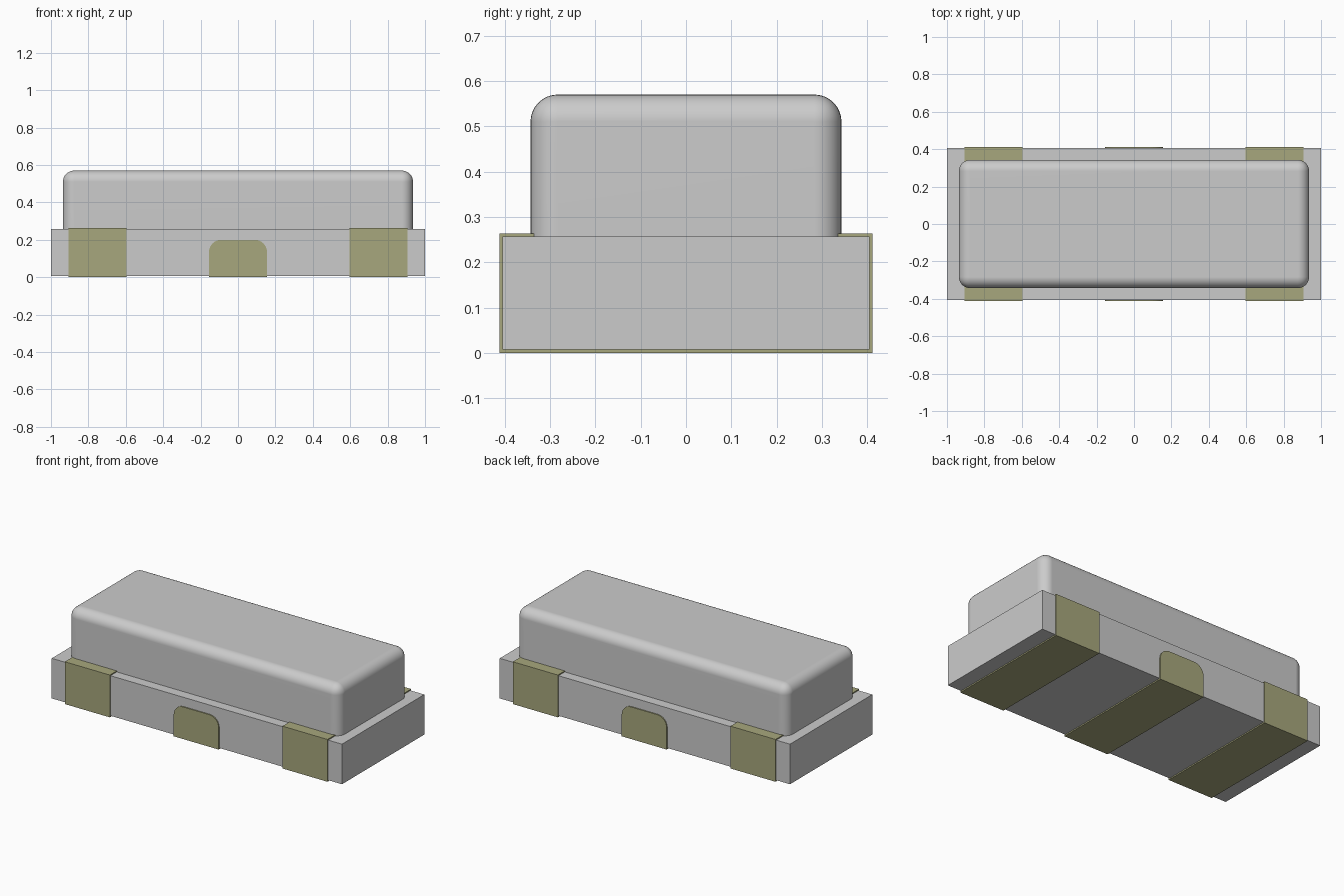
import bpy
import bmesh
import math
from mathutils import Vector

cube = bpy.data.objects.get("Cube")
if cube:
    bpy.data.objects.remove(cube, do_unlink=True)


def material(name, rgb):
    m = bpy.data.materials.new(name)
    m.use_nodes = True
    col = (*rgb, 1.0)
    m.diffuse_color = col
    m.node_tree.nodes["Principled BSDF"].inputs["Base Color"].default_value = col
    return m


GREY = material("light_grey", (0.60, 0.60, 0.60))
OLIVE = material("olive_metal", (0.39, 0.39, 0.205))

HALF_Y = 0.405      # half depth of the base
PLATE = 0.0065      # thickness of the metal plating
BASE_Z = (PLATE + 0.001, 0.257)


def finish(bm, name, mat):
    bmesh.ops.recalc_face_normals(bm, faces=bm.faces)
    me = bpy.data.meshes.new(name)
    bm.to_mesh(me)
    bm.free()
    me.materials.append(mat)
    ob = bpy.data.objects.new(name, me)
    bpy.context.collection.objects.link(ob)
    return ob


def box_bm(x0, x1, y0, y1, z0, z1):
    bm = bmesh.new()
    bmesh.ops.create_cube(bm, size=1)
    for v in bm.verts:
        v.co = Vector((x1 if v.co.x > 0 else x0,
                       y1 if v.co.y > 0 else y0,
                       z1 if v.co.z > 0 else z0))
    return bm


def prism(name, points, offset, mat):
    """Extrude a closed outline by the given offset."""
    bm = bmesh.new()
    face = bm.faces.new([bm.verts.new(p) for p in points])
    ext = bmesh.ops.extrude_face_region(bm, geom=[face], use_keep_orig=True)
    verts = [g for g in ext["geom"] if isinstance(g, bmesh.types.BMVert)]
    bmesh.ops.translate(bm, verts=verts, vec=offset)
    return finish(bm, name, mat)


# Base block
finish(box_bm(-1, 1, -HALF_Y, HALF_Y, *BASE_Z), "base", GREY)

# Lid with rounded top and upright edges
bm = box_bm(-0.936, 0.936, -0.343, 0.343, BASE_Z[1], 0.57)
edges = [e for e in bm.edges if max(v.co.z for v in e.verts) > 0.5]
bmesh.ops.bevel(bm, geom=edges, offset=0.06, segments=8, profile=0.5,
                affect='EDGES')
lid = finish(bm, "lid", GREY)
bpy.context.view_layer.objects.active = lid
lid.select_set(True)
bpy.ops.object.shade_smooth_by_angle(angle=math.radians(40))
wn = lid.modifiers.new("even_normals", 'WEIGHTED_NORMAL')
wn.keep_sharp = True

# End terminals: plating that wraps under, up the sides and onto the top
out_y, in_y = HALF_Y + PLATE, 0.335
z0, z1 = BASE_Z
half = [(out_y, 0), (out_y, z1 + PLATE), (in_y, z1 + PLATE),
        (in_y, z1), (HALF_Y, z1), (HALF_Y, z0)]
wrap = half + [(-y, z) for y, z in reversed(half)]
for name, x in (("right_terminal", -0.905), ("left_terminal", 0.595)):
    prism(name, [(x, y, z) for y, z in wrap], (0.31, 0, 0), OLIVE)

# Centre terminal: strip underneath and a round-cornered tab on each side
W, TOP, R = 0.155, 0.2, 0.065
finish(box_bm(-W, W, -HALF_Y, HALF_Y, 0, z0), "centre_strip", OLIVE)
arc = [(W - R + R * math.cos(a), TOP - R + R * math.sin(a))
       for a in (math.pi / 2 * i / 8 for i in range(9))]
tab = [(W, 0)] + arc + [(-x, z) for x, z in reversed(arc)] + [(-W, 0)]
for name, s in (("front_tab", -1), ("back_tab", 1)):
    prism(name, [(x, s * HALF_Y, z) for x, z in tab], (0, s * PLATE, 0), OLIVE)
